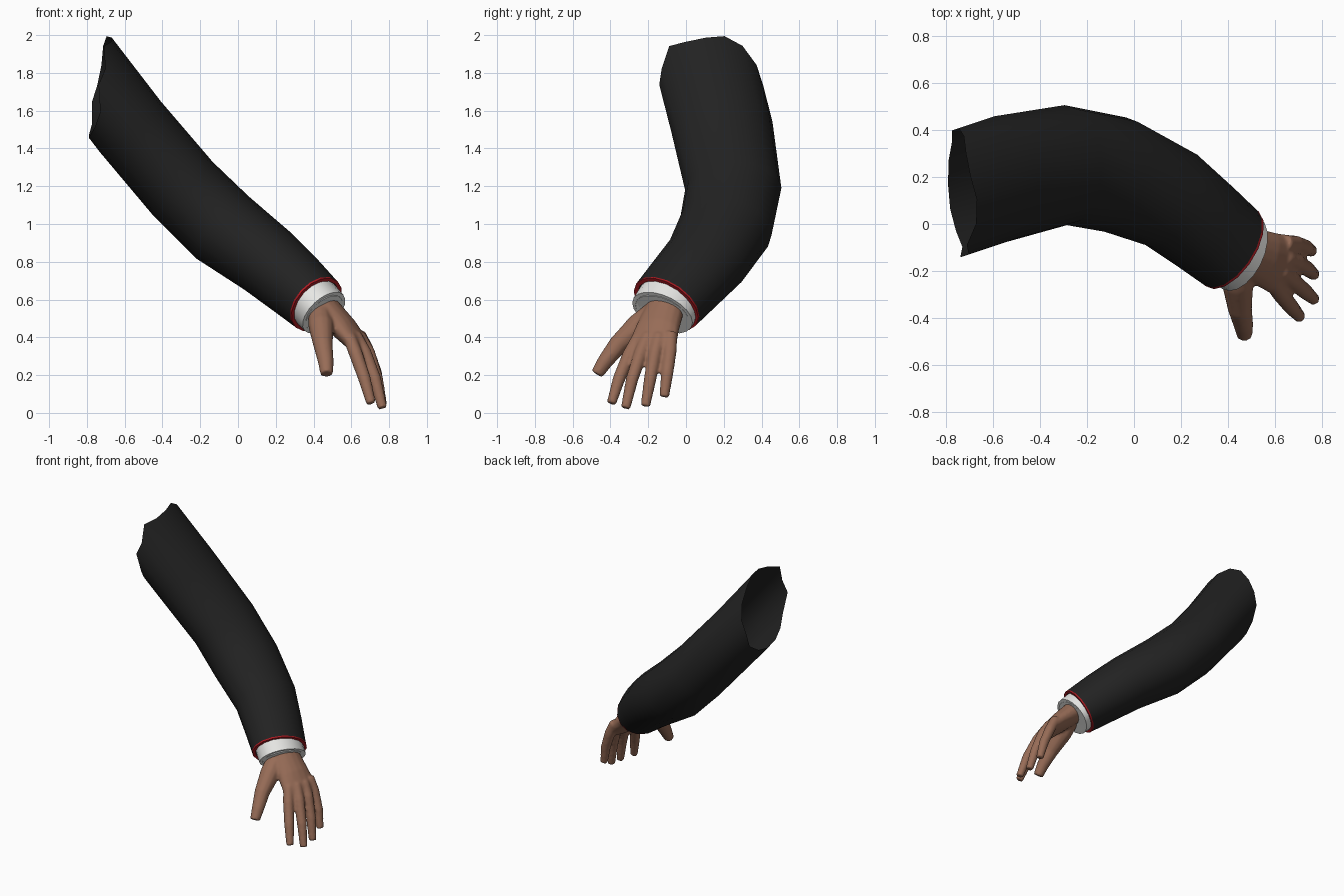
import bpy
import bmesh
from math import cos, sin, tau
from mathutils import Vector

old = bpy.data.objects.get("Cube")
if old:
    bpy.data.objects.remove(old)


def material(name, rgb):
    mat = bpy.data.materials.new(name)
    mat.use_nodes = True
    mat.diffuse_color = (*rgb, 1)
    bsdf = mat.node_tree.nodes["Principled BSDF"]
    bsdf.inputs["Base Color"].default_value = (*rgb, 1)
    bsdf.inputs["Roughness"].default_value = 0.8
    return mat


BLACK = material("black cloth", (0.016, 0.016, 0.016))
RED = material("red trim", (0.4, 0.01, 0.015))
WHITE = material("white cotton", (0.8, 0.8, 0.78))
SKIN = material("brown skin", (0.31, 0.15, 0.095))


def ring(bm, center, tangent, side, a, b, sides):
    """Ellipse of vertices: a along the side axis, b across it."""
    t = tangent.normalized()
    u = (side - t * side.dot(t)).normalized()
    v = t.cross(u)
    angles = [tau * i / sides for i in range(sides)]
    return [bm.verts.new(center + u * a * cos(q) + v * b * sin(q)) for q in angles]


def bridge(bm, r1, r2, mat=0):
    n = len(r1)
    for i in range(n):
        j = (i + 1) % n
        bm.faces.new((r1[i], r1[j], r2[j], r2[i])).material_index = mat


def tube(bm, sections, side, sides=16, capped=False):
    """Loft ellipses (x, y, z, a, b) into a tube and return its rings."""
    centers = [Vector(s[:3]) for s in sections]
    rings = []
    for i, s in enumerate(sections):
        tangent = centers[min(i + 1, len(centers) - 1)] - centers[max(i - 1, 0)]
        rings.append(ring(bm, centers[i], tangent, Vector(side), s[3], s[4], sides))
    for r1, r2 in zip(rings, rings[1:]):
        bridge(bm, r1, r2)
    if capped:
        bm.faces.new(list(reversed(rings[0])))
        bm.faces.new(rings[-1])
    return rings


def finish(bm, name, mats, angle=1.0):
    bmesh.ops.recalc_face_normals(bm, faces=bm.faces[:])
    mesh = bpy.data.meshes.new(name)
    bm.to_mesh(mesh)
    bm.free()
    obj = bpy.data.objects.new(name, mesh)
    bpy.context.collection.objects.link(obj)
    for m in mats:
        mesh.materials.append(m)
    bpy.ops.object.select_all(action="DESELECT")
    obj.select_set(True)
    bpy.context.view_layer.objects.active = obj
    bpy.ops.object.shade_smooth_by_angle(angle=angle)
    return obj


# Sleeve: bent tube with a torn shoulder edge and a red hem
bm = bmesh.new()
rings = tube(bm, [
    (-.57, .19, 1.515, .27, .21),
    (-.29, .25, 1.185, .255, .212),
    (-.08, .21, .98, .25, .215),
    (.155, .105, .805, .225, .195),
    (.30, -.01, .68, .21, .18),
    (.41, -.1, .58, .2, .165),
], (0, 1, 0))
tear = [.25, .32, .4, .44, .43, .43, .45, .36, .32, .2, .15, .12, .1, .1, .12, .2]
away = Vector((-.6, -.2, .78))
rim = [bm.verts.new(v.co + away * t) for v, t in zip(rings[0], tear)]
bridge(bm, rim, rings[0])
end = Vector((.41, -.1, .58))
forward = Vector((.11, -.09, -.1)).normalized()
hem = [bm.verts.new(v.co + forward * .011) for v in rings[-1]]
fold = [bm.verts.new(end + (v.co - end) * .88) for v in hem]
bridge(bm, rings[-1], hem, 1)
bridge(bm, hem, fold, 1)
finish(bm, "sleeve", [BLACK, RED])

# Shirt cuff: short band folded back inside itself
bm = bmesh.new()
tube(bm, [
    (.38, -.075, .61, .175, .145),
    (.455, -.125, .53, .175, .14),
    (.457, -.126, .528, .155, .12),
    (.40, -.09, .59, .14, .105),
], (0, 1, 0), 20)
finish(bm, "shirt_cuff", [WHITE])

# Hand: palm, fingers and thumb fused into one skin
bm = bmesh.new()
across = (.3, .95, 0)
tube(bm, [
    (.40, -.085, .63, .10, .08),
    (.47, -.115, .54, .107, .077),
    (.56, -.15, .45, .12, .066),
    (.63, -.175, .37, .132, .05),
    (.655, -.185, .33, .12, .036),
], across, 16, True)
fingers = [
    [(.59, -.25, .40), (.625, -.30, .31), (.67, -.355, .18), (.705, -.395, .05)],
    [(.62, -.20, .41), (.67, -.238, .32), (.725, -.285, .18), (.765, -.32, .025)],
    [(.64, -.14, .41), (.69, -.163, .32), (.735, -.19, .18), (.765, -.215, .035)],
    [(.64, -.08, .42), (.685, -.085, .33), (.73, -.1, .21), (.755, -.115, .085)],
]
for path in fingers:
    widths = (.036, .037, .034, .026)
    tube(bm, [(*p, w, w) for p, w in zip(path, widths)], across, 10, True)
thumb = [(.43, -.16, .54), (.44, -.25, .46), (.45, -.36, .36), (.465, -.43, .27), (.47, -.472, .205)]
tube(bm, [(*p, w, w) for p, w in zip(thumb, (.06, .068, .052, .042, .034))],
     (1, 0, 0), 12, True)
hand = finish(bm, "hand", [SKIN])
remesh = hand.modifiers.new("fuse", "REMESH")
remesh.mode = "VOXEL"
remesh.voxel_size = 0.009
remesh.use_smooth_shade = True
soften = hand.modifiers.new("soften", "SMOOTH")
soften.factor = 0.5
soften.iterations = 5
